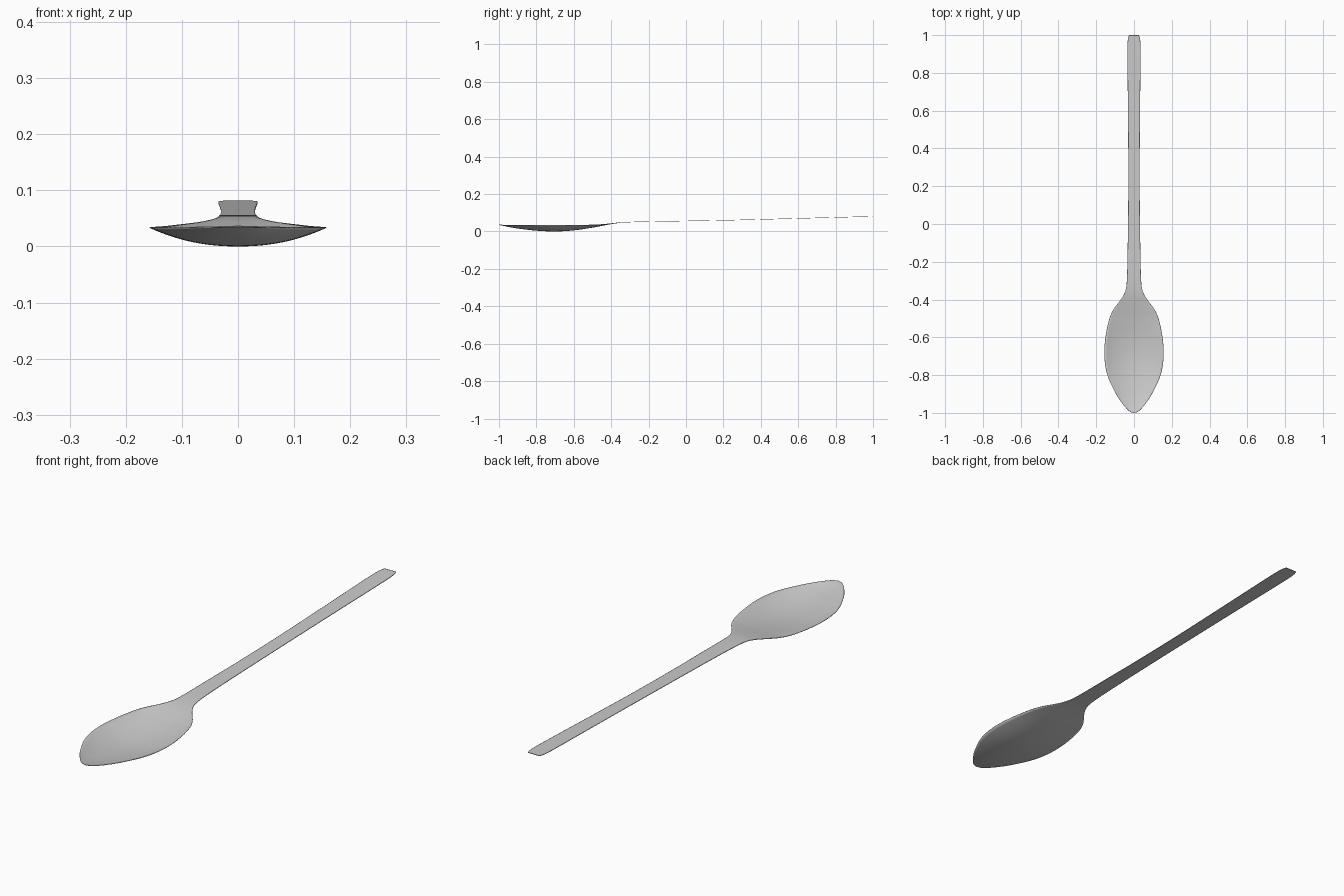
import bpy, bmesh

if "Cube" in bpy.data.objects:
    bpy.data.objects.remove(bpy.data.objects["Cube"])

# Stations along the spoon: y, half width, edge height, centre height
ST = [(-1.0, .004, .035, .035), (-.995, .019, .0345, .034), (-.98, .037, .034, .031),
      (-.95, .062, .0335, .0245), (-.90, .095, .033, .016), (-.80, .141, .033, .0045),
      (-.70, .157, .033, .000), (-.60, .151, .033, .006), (-.50, .130, .0345, .0205),
      (-.45, .107, .037, .030), (-.40, .070, .0415, .0395), (-.37, .052, .045, .044),
      (-.34, .042, .0475, .047), (-.28, .037, .050, .050), (-.15, .034, .053, .053),
      (.05, .031, .056, .056), (.30, .030, .061, .061), (.60, .032, .069, .069),
      (.90, .035, .077, .077), (.96, .034, .0785, .0785), (.985, .031, .079, .079),
      (1.0, .026, .0795, .0795)]
COLS = 24
SUB = 5
THICK = .002


def slope(i, k):
    a, b = max(i - 1, 0), min(i + 1, len(ST) - 1)
    return (ST[b][k] - ST[a][k]) / (ST[b][0] - ST[a][0])


def smooth(i, t, k):
    """Cubic Hermite blend of column k between stations i and i + 1."""
    h = ST[i + 1][0] - ST[i][0]
    return ((2*t**3 - 3*t**2 + 1) * ST[i][k] + (t**3 - 2*t**2 + t) * h * slope(i, k)
            + (3*t**2 - 2*t**3) * ST[i + 1][k] + (t**3 - t**2) * h * slope(i + 1, k))


# Loft the bowl and handle as one continuous sheet
bm = bmesh.new()
rows = []
params = [(i, s / SUB) for i in range(len(ST) - 1) for s in range(SUB)]
params.append((len(ST) - 2, 1.0))
for i, t in params:
    y = ST[i][0] + t * (ST[i + 1][0] - ST[i][0])
    w, edge, mid = (smooth(i, t, k) for k in (1, 2, 3))
    row = []
    for c in range(COLS + 1):
        u = 2 * c / COLS - 1
        row.append(bm.verts.new((u * w, y, mid + (edge - mid) * abs(u) ** 2.2)))
    rows.append(row)
for a, b in zip(rows, rows[1:]):
    for c in range(COLS):
        bm.faces.new((a[c], a[c + 1], b[c + 1], b[c]))

mesh = bpy.data.meshes.new("spoon")
bm.to_mesh(mesh)
bm.free()
spoon = bpy.data.objects.new("spoon", mesh)
bpy.context.collection.objects.link(spoon)

# Thin metal thickness, grown upward from the underside
solid = spoon.modifiers.new("thickness", 'SOLIDIFY')
solid.thickness = THICK
solid.offset = 1

bpy.context.view_layer.objects.active = spoon
spoon.select_set(True)
bpy.ops.object.shade_smooth_by_angle()
